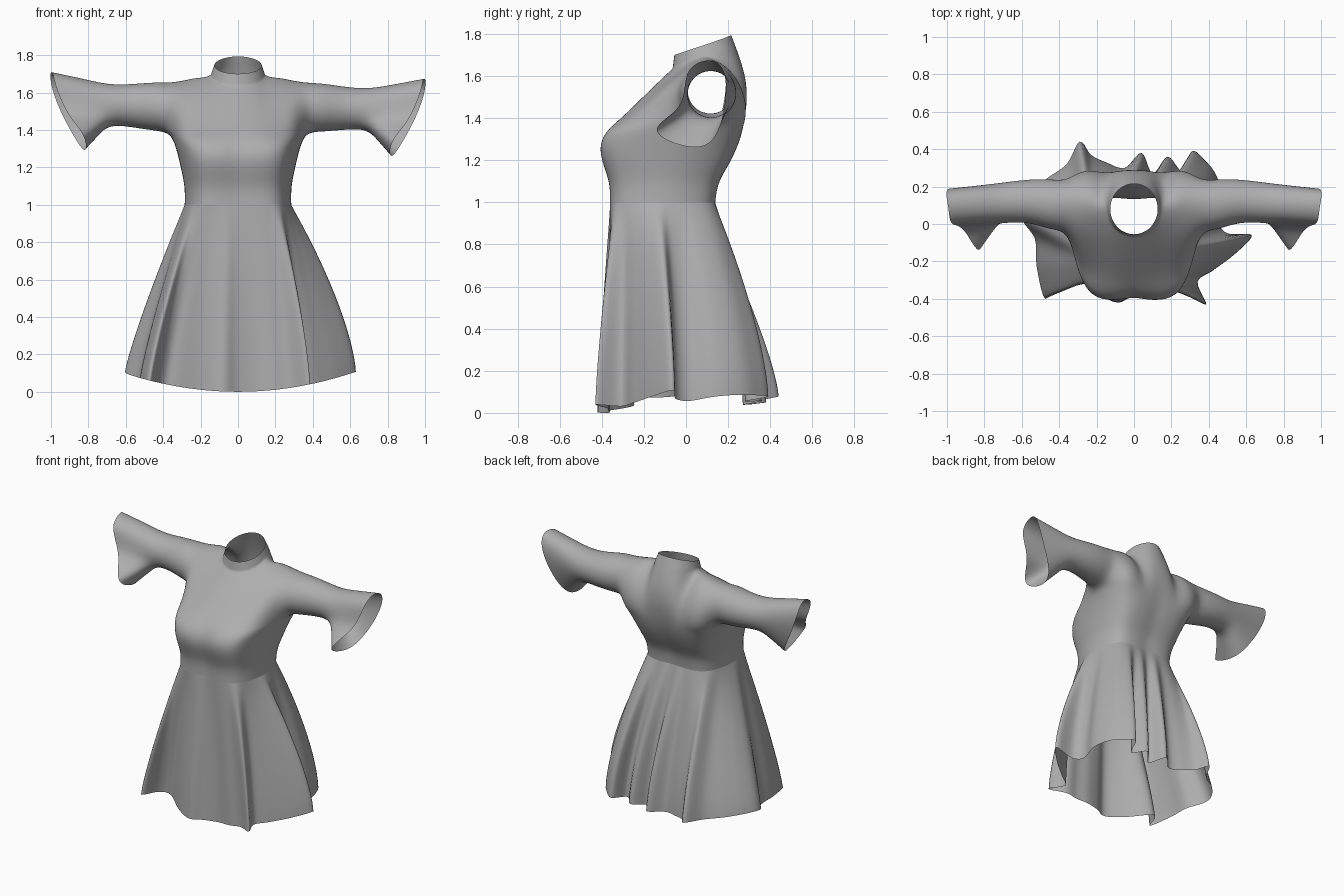
import bpy, bmesh, math
from mathutils import Vector as V

if "Cube" in bpy.data.objects:
    bpy.data.objects.remove(bpy.data.objects["Cube"])

cloth = bpy.data.materials.new("grey cloth")
cloth.diffuse_color = (0.42, 0.42, 0.42, 1)
cloth.use_nodes = True
cloth.node_tree.nodes["Principled BSDF"].inputs["Base Color"].default_value = cloth.diffuse_color


def add_grid(bm, rows):
    """Skin a list of equally long point rows with quads."""
    vs = [[bm.verts.new(p) for p in r] for r in rows]
    for a, b in zip(vs, vs[1:]):
        for i in range(len(a) - 1):
            bm.faces.new((a[i], a[i + 1], b[i + 1], b[i]))


def finish(bm, name):
    bmesh.ops.recalc_face_normals(bm, faces=bm.faces)
    me = bpy.data.meshes.new(name)
    bm.to_mesh(me)
    bm.free()
    me.materials.append(cloth)
    for p in me.polygons:
        p.use_smooth = True
    ob = bpy.data.objects.new(name, me)
    bpy.context.collection.objects.link(ob)
    return ob


# ---------- bodice: torso, yoke, sleeves and collar ----------
FRAC = [0, .19, .38, .60, .83, 1]          # station across the half width
SHAPE = [.96, .99, 1, .97, .80, 0]         # depth at each station
# z, half width, front y, back y, side y
LEVELS = [(1.34, .37, -.385, .27, .09), (1.26, .338, -.417, .245, .0),
          (1.17, .317, -.392, .20, -.05), (1.09, .300, -.362, .15, -.08),
          (1.00, .302, -.362, .14, -.10)]
FRONT_TOP = [(0, -.075, 1.63), (.11, -.04, 1.645), (.16, .085, 1.70),
             (.225, .12, 1.695), (.295, .12, 1.675), (.37, .12, 1.66)]
BACK_TOP = [(0, .25, 1.735), (.11, .215, 1.725)] + FRONT_TOP[2:]
FRONT_BULGE = [0, 0, .01, .02, .05, .15]
BACK_BULGE = [.035, .045, .07, .09, .10, .135]
ROUND = [0, .1, .3, .6, .8, 1]
COLLAR = [(0, -.07, 1.695), (.10, -.025, 1.71), (.14, .08, 1.745),
          (.10, .185, 1.78), (0, .23, 1.80)]
CUFF = [(.81, .05, 1.235), (.81, -.21, 1.335), (.90, -.03, 1.43),
        (.95, -.005, 1.53), (.985, .0, 1.63), (.99, .08, 1.68),
        (1.008, .165, 1.67), (.995, .195, 1.58), (.945, .185, 1.45), (.86, .15, 1.30)]
# x, centre y, half depth, bottom z, top z
ARM = [(.45, .105, .135, 1.39, 1.65), (.56, .125, .115, 1.40, 1.632),
       (.69, .115, .108, 1.408, 1.618)]
M = 5


def torso_half(level, back):
    z, w, yf, yb, ys = level
    y = yb if back else yf
    lift = .04 if level is LEVELS[0] else 0
    return [V((w * f, ys + (y - ys) * s, z + lift * (f == 1))) for f, s in zip(FRAC, SHAPE)]


def yoke_half(back):
    """Columns running from chest level to the shoulder ridge or neckline."""
    tops = BACK_TOP if back else FRONT_TOP
    bulge = BACK_BULGE if back else FRONT_BULGE
    cols = []
    for i, p in enumerate(torso_half(LEVELS[0], back)):
        q, col = V(tops[i]), []
        for k in range(M + 1):
            t = k / M
            c = p.lerp(q, t)
            c.y += (1 if back else -1) * bulge[i] * math.sin(math.pi * t)
            tz = t + ROUND[i] * ((1 - math.cos(math.pi * t)) / 2 - t)
            c.z = p.z + (q.z - p.z) * tz
            col.append(c)
        cols.append(col)
    return cols


bm = bmesh.new()
for side in (1, -1):
    def place(rows):
        out = []
        for r in rows:
            new = []
            for p in r:
                p = V(p)
                if side < 0:                # this sleeve is held a little higher
                    p.z += .035 * min(1, max(0, (p.x - .37) / .5))
                new.append((side * p.x, p.y, p.z))
            out.append(new)
        add_grid(bm, out)

    for back in (False, True):
        place([torso_half(l, back) for l in LEVELS])
        place(yoke_half(back))
    # sleeve loops start at the shoulder column and end at the flared cuff
    f, b = yoke_half(False)[-1], yoke_half(True)[-1]
    loops = [f + b[M - 1:0:-1]]
    for x, cy, ry, z0, z1 in ARM:
        loop = []
        for k in range(2 * M):
            a = math.pi * k / M
            loop.append(V((x, cy - 1.06 * ry * math.sin(a),
                           (z0 + z1) / 2 - 1.06 * (z1 - z0) / 2 * math.cos(a))))
        loops.append(loop)
    rim = [V(p) for p in CUFF]
    loops.append([p.lerp(q, .45) for p, q in zip(loops[-1], rim)])
    loops.append(rim)
    place([l + l[:1] for l in loops])
    # collar
    base = FRONT_TOP[:3] + BACK_TOP[1::-1]
    place([base, COLLAR])

bmesh.ops.remove_doubles(bm, verts=bm.verts, dist=.001)
# firm crease where the collar meets the yoke
crease = bm.edges.layers.float.new("crease_edge")
neck = [V(p) for p in base]
for e in bm.edges:
    if all(any((V((abs(v.co.x), v.co.y, v.co.z)) - n).length < .002 for n in neck) for v in e.verts):
        e[crease] = .7
bodice = finish(bm, "bodice")
sub = bodice.modifiers.new("smooth", 'SUBSURF')
sub.levels = sub.render_levels = 3

# waist loop of the smoothed bodice, ordered from the front towards +x
smooth = bodice.evaluated_get(bpy.context.evaluated_depsgraph_get()).to_mesh()
TOP = min(v.co.z for v in smooth.vertices)
ring = [v.co.copy() for v in smooth.vertices if v.co.z < TOP + .0005]
ring.sort(key=lambda p: math.atan2(p.x, -(p.y + .11)) % (2 * math.pi - 1e-4))
ring.append(ring[0].copy())
dist = [0]
for p, q in zip(ring, ring[1:]):
    dist.append(dist[-1] + (q - p).length)


def waist_point(u):
    """Point at a fraction u of the waist's length."""
    d = u * dist[-1]
    for i in range(len(ring) - 1):
        if d <= dist[i + 1]:
            return ring[i].lerp(ring[i + 1], (d - dist[i]) / max(1e-9, dist[i + 1] - dist[i]))
    return ring[-1].copy()


# ---------- skirt: waist ring flaring to a folded hem ----------
HEM = [(0, -.38), (.10, -.36), (.19, -.37), (.28, -.37), (.385, -.43), (.34, -.31),
       (.42, -.25), (.54, -.16), (.63, -.06), (.50, -.05), (.45, .02), (.47, .14),
       (.44, .26), (.38, .34), (.31, .39), (.26, .28), (.18, .36), (.10, .27),
       (.04, .38), (-.05, .30), (-.15, .33), (-.23, .37), (-.29, .44), (-.36, .32),
       (-.47, .24), (-.56, .15), (-.605, .04), (-.53, -.08), (-.52, -.23),
       (-.475, -.40), (-.42, -.28), (-.35, -.25), (-.21, -.36), (-.09, -.42)]
N, SUB, ROWS = len(HEM), 5, 26


def hem_point(i, t):
    p0, p1, p2, p3 = (V(HEM[(i + d) % N]) for d in (-1, 0, 1, 2))
    return .5 * (2 * p1 + (p2 - p0) * t + (2 * p0 - 5 * p1 + 4 * p2 - p3) * t * t
                 + (3 * p1 - p0 - 3 * p2 + p3) * t ** 3)


rows = [[] for _ in range(ROWS + 1)]
for j in range(N * SUB + 1):
    h = hem_point(j // SUB % N, (j % SUB) / SUB)
    waist = waist_point(j / (N * SUB))
    z_hem = .27 * h.x ** 2 + .13 * max(0, h.y)
    flare = 1.3 + .25 * h.x + .25 * max(0, h.y)
    for r in range(ROWS + 1):
        s = r / ROWS
        p = waist.xy.lerp(h, 1 - (1 - s) ** flare)
        rows[r].append((p.x, p.y, TOP + (z_hem - TOP) * s))
bm = bmesh.new()
add_grid(bm, rows)
bmesh.ops.remove_doubles(bm, verts=bm.verts, dist=.0005)
finish(bm, "skirt")
